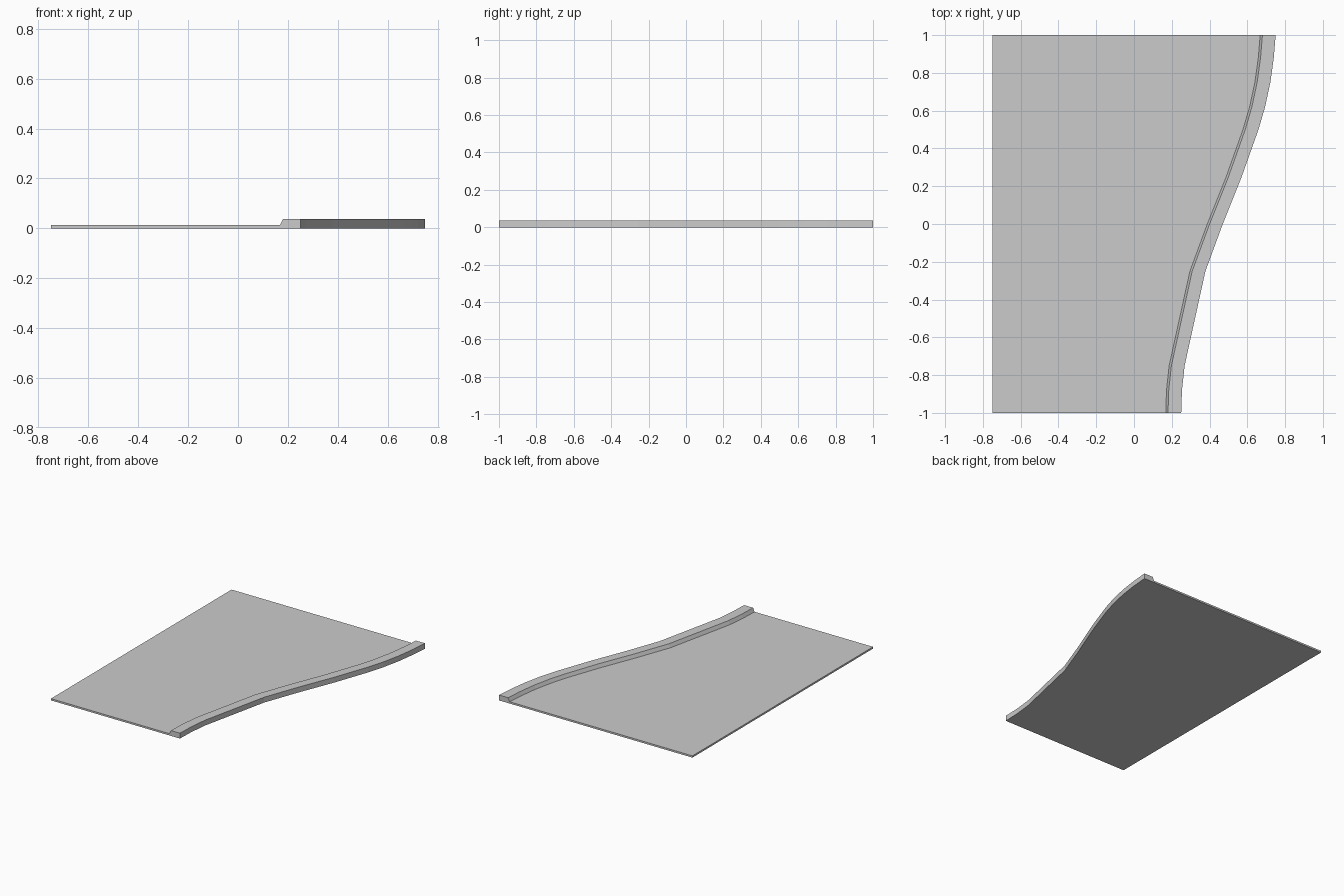
import bpy

if "Cube" in bpy.data.objects:
    bpy.data.objects.remove(bpy.data.objects["Cube"])

grey = bpy.data.materials.new("light grey")
grey.use_nodes = True
colour = (0.6, 0.6, 0.6, 1)
grey.diffuse_color = colour
grey.node_tree.nodes["Principled BSDF"].inputs["Base Color"].default_value = colour

# Outer edge of the kerb as (y, x)
edge = [(-1, 0.25), (-0.88, 0.254), (-0.75, 0.268), (-0.5, 0.323), (-0.25, 0.378),
        (0, 0.47), (0.25, 0.57), (0.5, 0.659), (0.62, 0.694), (0.75, 0.722),
        (0.88, 0.74), (1, 0.75)]


def sweep(name, profile):
    """Sweep a closed profile along the edge; profile maps edge x to (x, z) points."""
    rings = [[(px, y, z) for px, z in profile(x)] for y, x in edge]
    n = len(rings[0])
    verts = [v for ring in rings for v in ring]
    faces = [(r * n + i, r * n + (i + 1) % n, (r + 1) * n + (i + 1) % n, (r + 1) * n + i)
             for r in range(len(rings) - 1) for i in range(n)]
    faces += [tuple(reversed(range(n))), tuple(range(len(verts) - n, len(verts)))]
    faces = [tuple(reversed(f)) for f in faces]
    mesh = bpy.data.meshes.new(name)
    mesh.from_pydata(verts, [], faces)
    mesh.materials.append(grey)
    obj = bpy.data.objects.new(name, mesh)
    bpy.context.collection.objects.link(obj)
    return obj


# Thin slab and raised kerb share one seam under the sloped lip
SLAB, TOP = 0.0125, 0.0375
sweep("road_slab_and_kerb", lambda x: [
    (-0.75, 0), (x, 0), (x, TOP), (x - 0.07, TOP), (x - 0.082, SLAB), (-0.75, SLAB)])
